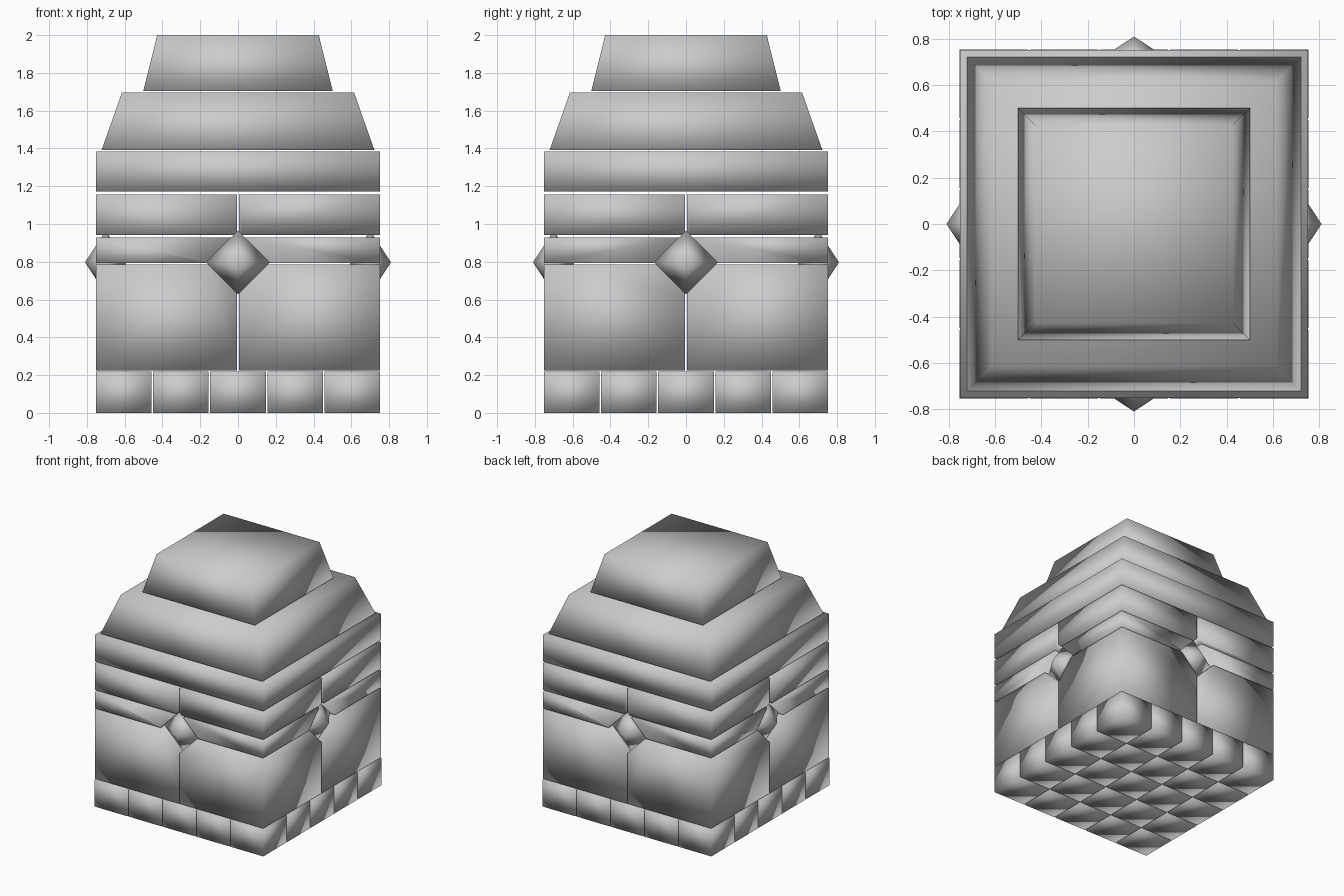
import bpy, bmesh, math
from mathutils import Matrix, Vector

if "Cube" in bpy.data.objects:
    bpy.data.objects.remove(bpy.data.objects["Cube"])

STUD_Z = 0.797      # height of the diamond studs
STUD_R = 0.168      # half width of the studs
STUD_Y = 0.70       # distance of stud centres from the axis


def finish(name, bm):
    bmesh.ops.recalc_face_normals(bm, faces=bm.faces)
    mesh = bpy.data.meshes.new(name)
    bm.to_mesh(mesh)
    bm.free()
    mesh.polygons.foreach_set("use_smooth", [True] * len(mesh.polygons))
    obj = bpy.data.objects.new(name, mesh)
    bpy.context.collection.objects.link(obj)
    return obj


def block(name, cx, cy, half, z0, z1, top=None):
    """Square block; top gives a smaller half width for a tapered one."""
    top = half if top is None else top
    bm = bmesh.new()
    bmesh.ops.create_cube(bm, size=2)
    for v in bm.verts:
        h = top if v.co.z > 0 else half
        v.co = Vector((cx + v.co.x * h, cy + v.co.y * h, z1 if v.co.z > 0 else z0))
    return finish(name, bm)


def diamond(name, angle, prism=False):
    """Octahedral stud, or the diamond prism that cuts its pocket."""
    bm = bmesh.new()
    if prism:
        bmesh.ops.create_cone(bm, cap_ends=True, segments=4, radius1=STUD_R,
                              radius2=STUD_R, depth=0.4)
        bmesh.ops.rotate(bm, verts=bm.verts, matrix=Matrix.Rotation(math.pi / 2, 3, 'X'))
        bmesh.ops.translate(bm, verts=bm.verts, vec=(0, -0.09, 0))
    else:
        for s in (-1, 1):
            for p in ((STUD_R, 0, 0), (0, 0.11, 0), (0, 0, STUD_R)):
                bm.verts.new(Vector(p) * s)
        bmesh.ops.convex_hull(bm, input=bm.verts)
    bmesh.ops.translate(bm, verts=bm.verts, vec=(0, -STUD_Y, STUD_Z))
    bmesh.ops.rotate(bm, verts=bm.verts, matrix=Matrix.Rotation(angle, 3, 'Z'))
    return finish(name, bm)


# Base: five by five grid of small blocks
for i in range(5):
    for j in range(5):
        block("base_block", (i - 2) * 0.303, (j - 2) * 0.303, 0.147, 0.0, 0.219)

# Body: three layers, each split into four quarter blocks
quarters = []
for name, z0, z1 in (("body_quarter", 0.225, 0.785),
                     ("thin_slab_quarter", 0.793, 0.928),
                     ("upper_slab_quarter", 0.942, 1.155)):
    for sx in (-1, 1):
        for sy in (-1, 1):
            quarters.append(block(name, sx * 0.379, sy * 0.379, 0.373, z0, z1))

# Diamond studs on all four sides, with pockets cut into the body
angles = [k * math.pi / 2 for k in range(4)]
cutters = [diamond("pocket_cutter", a, True) for a in angles]
for obj in quarters:
    x, y = obj.data.vertices[0].co.xy
    for cutter, a in zip(cutters, angles):
        side = Vector((math.sin(a), -math.cos(a)))
        if side.dot((x, y)) > 0:
            mod = obj.modifiers.new("pocket", 'BOOLEAN')
            mod.operation = 'DIFFERENCE'
            mod.solver = 'EXACT'
            mod.object = cutter
    bpy.context.view_layer.objects.active = obj
    for mod in list(obj.modifiers):
        bpy.ops.object.modifier_apply(modifier=mod.name)
for cutter in cutters:
    bpy.data.objects.remove(cutter)
for a in angles:
    diamond("diamond_stud", a)

# Full slab and the two tapered tiers on top
block("cap_slab", 0, 0, 0.752, 1.172, 1.385)
block("lower_tier", 0, 0, 0.722, 1.392, 1.695, 0.615)
block("top_tier", 0, 0, 0.502, 1.703, 2.0, 0.428)
